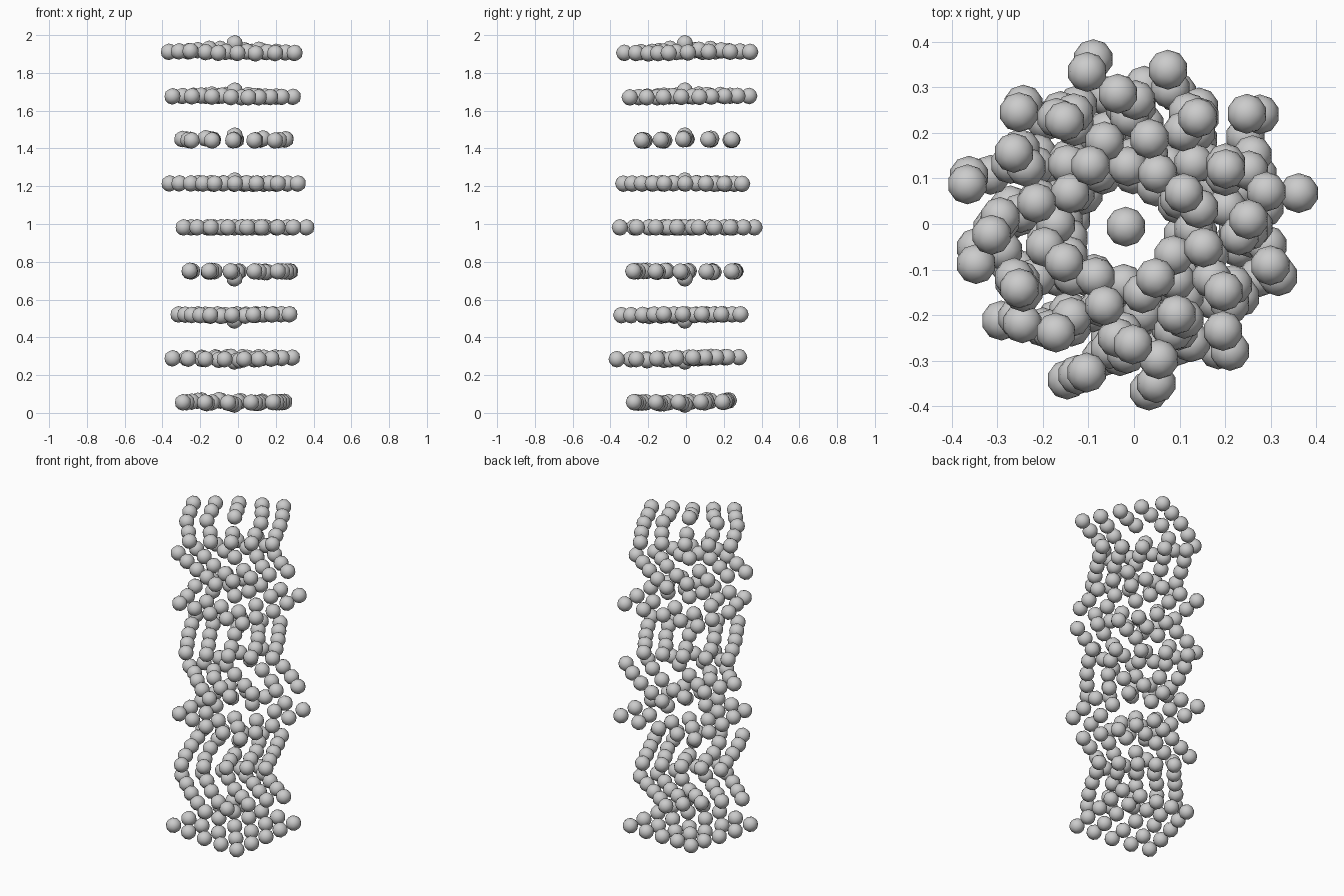
import bpy, bmesh, math
from mathutils import Matrix, Vector

if "Cube" in bpy.data.objects:
    bpy.data.objects.remove(bpy.data.objects["Cube"])

STEP = 0.11            # grid spacing inside a layer
RADIUS = 0.044         # bead radius
AXIS = Vector((-0.018, -0.006, 0.982))
RISE = 0.23            # distance between layers
SQUASH = 0.015         # share of the layer height used for the push direction

# Per layer, bottom to top: grid angle, outward push at the centre, then the
# push at eight headings, counter-clockwise from the grid angle
LAYERS = [
    (-8, 0.018, (0.020, 0.019, 0.000, -0.020, 0.010, 0.032, 0.030, 0.027)),
    (53, 0.020, (-0.012, -0.022, 0.000, 0.021, 0.037, 0.053, 0.025, -0.004)),
    (24, 0.033, (0.002, 0.004, 0.005, 0.007, 0.028, 0.049, 0.025, 0.000)),
    (-5, 0.040, (0.055, 0.073, 0.045, 0.039, 0.020, 0.000, 0.030, 0.045)),
    (56, 0.030, (0.070, 0.064, 0.020, -0.036, 0.005, 0.039, 0.055, 0.076)),
    (27, 0.018, (0.025, 0.007, 0.028, 0.051, 0.040, 0.031, 0.036, 0.041)),
    (-2, 0.026, (0.050, 0.053, 0.022, 0.033, 0.058, 0.000, 0.010, 0.002)),
    (59, 0.034, (0.025, 0.040, 0.036, 0.028, 0.012, -0.011, 0.000, 0.007)),
    (30, 0.054, (0.035, 0.047, 0.050, 0.050, 0.052, 0.021, 0.003, 0.018)),
]


def push_amount(p, angle, centre, ring):
    """Smoothly blend the eight heading values around the layer."""
    turn = ((math.degrees(math.atan2(p.y, p.x)) - angle) / 45) % 8
    i, f = int(turn) % 8, turn - int(turn)
    edge = ring[i] * (1 - f) + ring[(i + 1) % 8] * f
    w = min(1, math.hypot(p.x, p.y) / 0.18)
    return centre * (1 - w) + edge * w


def bead_layer(k, angle, centre, ring):
    bm = bmesh.new()
    rot = Matrix.Rotation(math.radians(angle), 3, 'Z')
    h = (k - 4) * SQUASH
    for i in range(-2, 3):
        for j in range(-2, 3):
            p = rot @ Vector((i * STEP, j * STEP, 0))
            direction = Vector((p.x, p.y, h))
            if direction.length > 1e-6:
                direction.normalize()
            p += direction * push_amount(p, angle, centre, ring)
            p += AXIS + Vector((0, 0, (k - 4) * RISE))
            bmesh.ops.create_icosphere(bm, subdivisions=2, radius=RADIUS,
                                       matrix=Matrix.Translation(p))
    for face in bm.faces:
        face.smooth = True
    mesh = bpy.data.meshes.new(f"bead_layer_{k + 1}")
    bm.to_mesh(mesh)
    bm.free()
    obj = bpy.data.objects.new(mesh.name, mesh)
    bpy.context.collection.objects.link(obj)


# Nine stacked layers of 5 x 5 beads, each turned about 29 degrees from the last
for k, (angle, centre, ring) in enumerate(LAYERS):
    bead_layer(k, angle, centre, ring)
